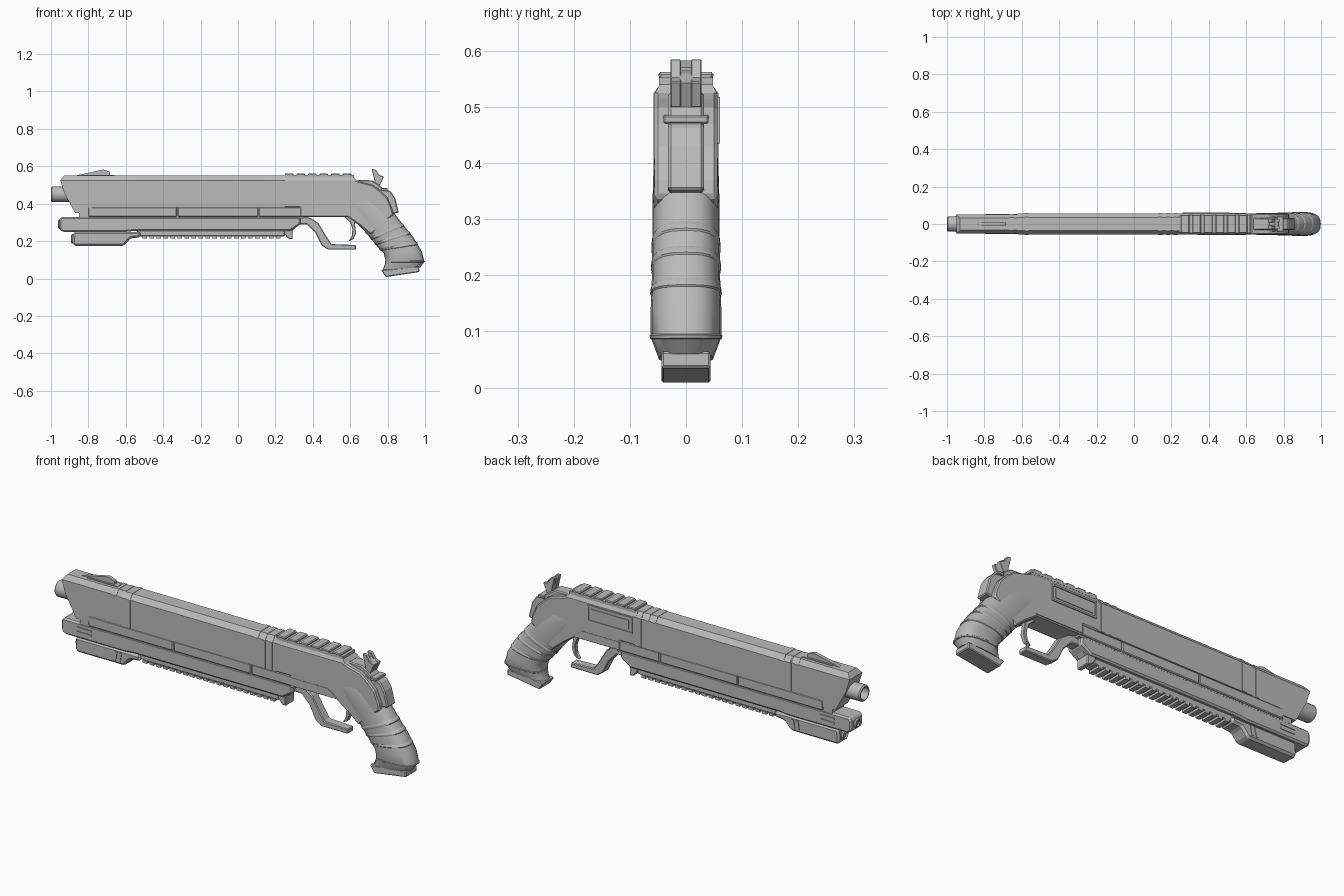
import bpy, bmesh, math

steel = bpy.data.materials.new("grey steel")
steel.diffuse_color = (0.5, 0.5, 0.5, 1)


def finish(name, bm, bevel=0.0, smooth=False):
    bmesh.ops.recalc_face_normals(bm, faces=bm.faces)
    me = bpy.data.meshes.new(name)
    bm.to_mesh(me)
    bm.free()
    me.materials.append(steel)
    ob = bpy.data.objects.new(name, me)
    bpy.context.collection.objects.link(ob)
    if bevel:
        m = ob.modifiers.new("bevel", "BEVEL")
        m.width, m.segments, m.limit_method = bevel, 1, "ANGLE"
        m.angle_limit = math.radians(40)
    if smooth:
        bpy.context.view_layer.objects.active = ob
        ob.select_set(True)
        bpy.ops.object.shade_smooth_by_angle(angle=math.radians(35))
        ob.select_set(False)
    return ob


def prism(name, pts, hw, bevel=0.0, y=0.0):
    """Side profile (x, z) extruded across y; hw is a half width or a rule hw(x, z)."""
    f = hw if callable(hw) else (lambda x, z: hw)
    bm = bmesh.new()
    a = [bm.verts.new((x, y - f(x, z), z)) for x, z in pts]
    b = [bm.verts.new((x, y + f(x, z), z)) for x, z in pts]
    bm.faces.new(a)
    bm.faces.new(b[::-1])
    for i in range(len(pts)):
        j = (i + 1) % len(pts)
        bm.faces.new((a[i], b[i], b[j], a[j]))
    return finish(name, bm, bevel)


def box(name, x0, x1, z0, z1, hw, bevel=0.0, y=0.0):
    return prism(name, [(x0, z0), (x1, z0), (x1, z1), (x0, z1)], hw, bevel, y)


def loft(name, rings, smooth=True):
    bm = bmesh.new()
    rs = [[bm.verts.new(p) for p in r] for r in rings]
    n = len(rs[0])
    for r, s in zip(rs, rs[1:]):
        for i in range(n):
            bm.faces.new((r[i], r[(i + 1) % n], s[(i + 1) % n], s[i]))
    bm.faces.new(rs[0])
    bm.faces.new(rs[-1][::-1])
    return finish(name, bm, smooth=smooth)


def tube(name, x0, x1, ro, ri, z, depth, n=20):
    """Hollow tube along x, open at x0."""
    spec = [(x1, ro), (x0 + .006, ro), (x0, ro - .005), (x0, ri), (x0 + depth, ri)]
    loft(name, [[(x, r * math.cos(2 * math.pi * i / n), z + r * math.sin(2 * math.pi * i / n))
                 for i in range(n)] for x, r in spec])


# Barrel housing: narrower nose, long middle, chamfered top
prism("nose_housing", [(-.95, .525), (-.93, .46), (-.87, .35), (-.80, .35), (-.78, .38),
                       (-.62, .38), (-.62, .525)], .051)
prism("nose_top", [(-.95, .525), (-.62, .525), (-.62, .55), (-.93, .55)],
      lambda x, z: .051 if z < .54 else .033)
box("barrel_housing", -.62, .25, .38, .525, .056)
prism("barrel_top", [(-.62, .525), (.25, .525), (.25, .55), (-.62, .55)],
      lambda x, z: .056 if z < .54 else .036)
tube("muzzle", -1.0, -.90, .041, .031, .45, .05)

# Raised bands around the housing
for k, x in enumerate((-.665, -.625, -.585, .13, .17, .21)):
    hw = .0535 if x < -.62 else .058
    box(f"band_{k}", x, x + .022, .382, .524, hw)
    prism(f"band_top_{k}", [(x, .524), (x + .022, .524), (x + .022, .552), (x, .552)],
          lambda x, z: hw if z < .54 else hw - .02)

# Frame strip in three lengths under the housing
for k, (x0, x1) in enumerate(((-.80, -.327), (-.323, .108), (.112, .34))):
    box(f"frame_strip_{k}", x0, x1, .33, .38, .053, .004)
box("frame_core", -.85, .35, .32, .385, .046)

# Lower tube housing with its front socket and side slots
prism("lower_housing", [(-.945, .33), (-.955, .315), (-.955, .265), (-.94, .25), (-.6, .25),
                        (-.55, .255), (.28, .255), (.335, .29), (.335, .33)], .048, .008)
tube("lower_socket", -.962, -.93, .024, .014, .29, .02, 12)
for s in (-1, 1):
    for z in (.282, .304):
        box("side_slot", -.865, -.785, z - .004, z + .004, .003, y=s * .049)

# Lamp under the nose
prism("lamp_body", [(-.88, .25), (-.885, .185), (-.87, .174), (-.61, .174), (-.575, .215),
                    (-.52, .22), (-.52, .25)], .042, .010)
tube("lamp_lens", -.893, -.86, .026, .018, .212, .012, 14)
for s in (-1, 1):
    for x in (-.665, -.640):
        prism("lamp_rib", [(x, .19), (x + .012, .19), (x + .02, .235), (x + .008, .235)],
              .003, y=s * .042)

# Accessory rail below
box("lower_rail", -.54, .25, .226, .258, .030, .004)
for i in range(20):
    x = -.51 + i * .0375
    box("lower_rail_tooth", x, x + .024, .215, .228, .033)
prism("rail_end_lug", [(.24, .26), (.25, .235), (.27, .212), (.292, .21), (.292, .26)], .036, .004)

# Receiver
prism("receiver", [(.24, .53), (.62, .53), (.66, .515), (.72, .50), (.76, .47), (.80, .43),
                   (.825, .37), (.83, .34), (.71, .235), (.65, .285), (.585, .33), (.33, .33),
                   (.33, .38), (.24, .38)], .056, .006)
prism("receiver_top", [(.24, .525), (.635, .525), (.61, .55), (.24, .55)],
      lambda x, z: .055 if z < .54 else .042)
prism("receiver_ridge", [(.34, .335), (.60, .335), (.54, .375), (.34, .375)], .058)

# Loading port frame, on the far side only
for x0, x1, z0, z1 in ((.26, .51, .51, .518), (.26, .51, .435, .443),
                       (.26, .268, .443, .51), (.502, .51, .443, .51)):
    box("port_frame", x0, x1, z0, z1, .004, y=.057)
box("port_cover", .28, .49, .455, .50, .003, y=.0565)

# Top sighting rail
box("top_rail", .25, .62, .54, .553, .048)
for i in range(6):
    x = .25 + i * .062
    prism("top_rail_tooth", [(x, .53), (x + .046, .53), (x + .046, .562), (x, .562)],
          lambda x, z: .043 if z < .54 else .050, .004)

# Sights
prism("front_sight", [(-.88, .548), (-.72, .583), (-.685, .57), (-.685, .548)], .009)
box("front_sight_base", -.83, -.66, .548, .554, .018)
for s in (-1, 1):
    prism("rear_sight_post", [(.715, .585), (.735, .583), (.755, .553), (.78, .545),
                              (.76, .50), (.735, .50)], .0095, .002, y=s * .0185)
prism("rear_sight_bridge", [(.725, .565), (.745, .56), (.775, .543), (.755, .50), (.735, .50)], .012)

# Stepped back spine
prism("back_spine", [(.64, .527), (.715, .525), (.75, .505), (.78, .475), (.815, .468), (.84, .43),
                     (.86, .352), (.82, .345), (.79, .36), (.70, .42), (.62, .48)], .032, .005)
box("spine_pin", .765, .80, .47, .485, .040, .003)
prism("side_lever", [(.69, .50), (.745, .485), (.79, .44), (.80, .40), (.78, .40), (.73, .46),
                     (.68, .48)], .042, .004)

# Trigger guard and trigger
prism("trigger_guard", [(.285, .25), (.325, .29), (.37, .29), (.415, .243), (.447, .178),
                        (.48, .155), (.63, .155), (.63, .179), (.50, .184), (.468, .232),
                        (.43, .296), (.39, .323), (.34, .335), (.285, .33)], .024, .004)
prism("trigger", [(.56, .335), (.60, .30), (.612, .265), (.608, .225), (.59, .198), (.618, .212),
                  (.632, .245), (.625, .29), (.63, .335)], .012, .003)

# Grip: stations of front x, z, back x, z and half width
STATIONS = [(.50, .375, .60, .47, .054), (.60, .325, .74, .455, .058), (.66, .27, .82, .37, .060),
            (.712, .212, .882, .288, .060), (.748, .167, .94, .217, .061),
            (.78, .132, .983, .145, .063), (.79, .09, .997, .09, .063),
            (.773, .045, .975, .06, .049)]


def grip_ring(t, grow=1.0, n=20):
    i = min(int(t), len(STATIONS) - 2)
    fx, fz, bx, bz, w = [a + (b - a) * (t - i) for a, b in zip(STATIONS[i], STATIONS[i + 1])]
    ring = []
    for k in range(n):
        c, s = math.cos(2 * math.pi * k / n), math.sin(2 * math.pi * k / n)
        u = grow * math.copysign(abs(c) ** .75, c) / 2
        v = grow * math.copysign(abs(s) ** .75, s) * w
        ring.append(((fx + bx) / 2 + u * (bx - fx), v, (fz + bz) / 2 + u * (bz - fz)))
    return ring


loft("grip", [grip_ring(i) for i in range(len(STATIONS))])
for k, t in enumerate((2.9, 3.5, 4.3, 5.9)):
    loft(f"grip_band_{k}", [grip_ring(t), grip_ring(t + .04, 1.03), grip_ring(t + .17, 1.03),
                            grip_ring(t + .21)])
prism("grip_base", [(.765, .045), (.79, .008), (.97, .035), (.968, .065)], .044, .004)
